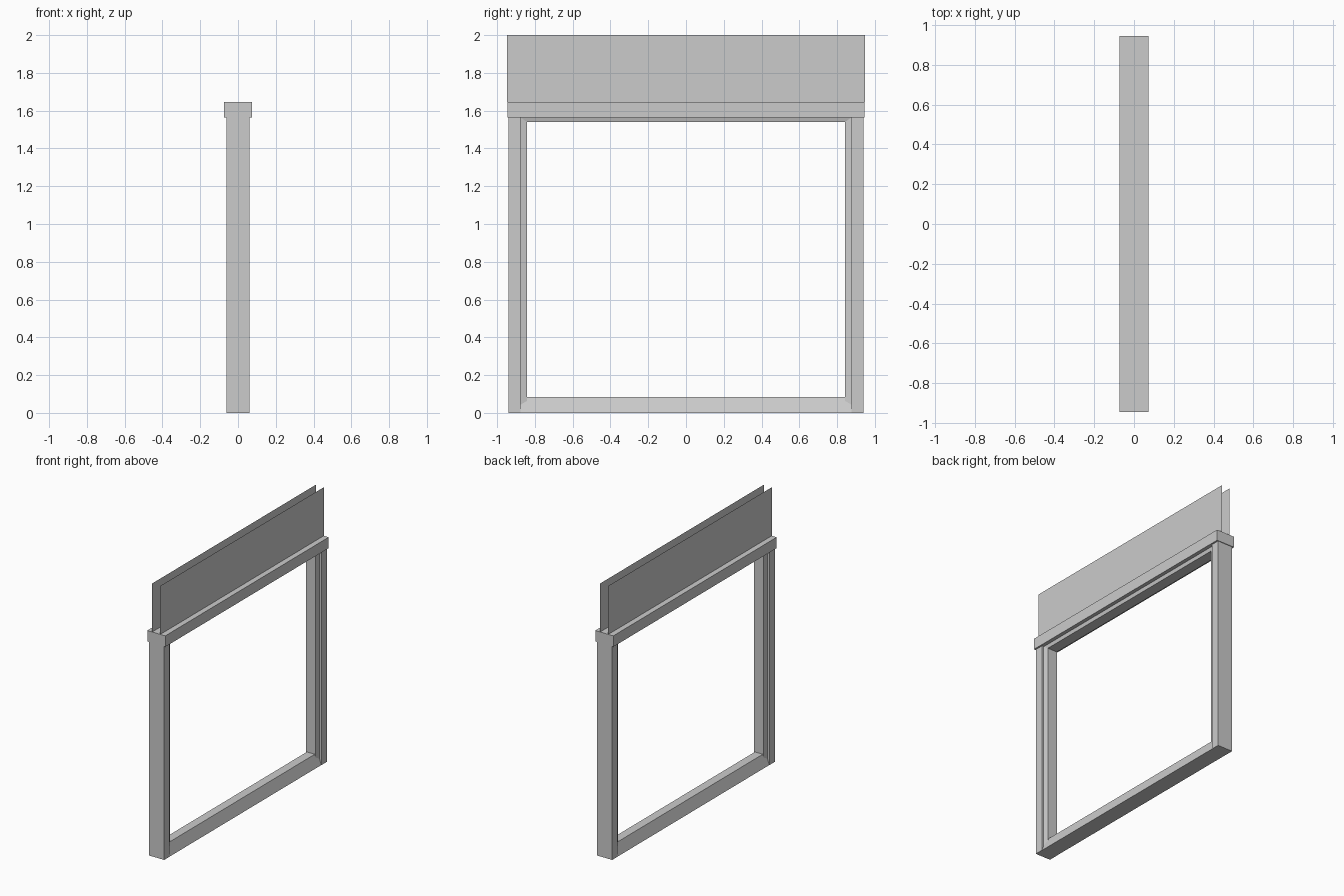
import bpy
import bmesh
from mathutils import Vector

if "Cube" in bpy.data.objects:
    bpy.data.objects.remove(bpy.data.objects["Cube"])

grey = bpy.data.materials.new("light_grey")
grey.diffuse_color = (0.6, 0.6, 0.6, 1)
grey.use_nodes = True
grey.node_tree.nodes["Principled BSDF"].inputs["Base Color"].default_value = grey.diffuse_color


def finish(name, bm):
    mesh = bpy.data.meshes.new(name)
    bm.to_mesh(mesh)
    bm.free()
    mesh.materials.append(grey)
    obj = bpy.data.objects.new(name, mesh)
    bpy.context.collection.objects.link(obj)
    return obj


def prism(name, corners, direction):
    """Extrude a closed outline along a direction."""
    bm = bmesh.new()
    face = bm.faces.new([bm.verts.new(c) for c in corners])
    result = bmesh.ops.extrude_face_region(bm, geom=[face], use_keep_orig=True)
    top = [v for v in result["geom"] if isinstance(v, bmesh.types.BMVert)]
    bmesh.ops.translate(bm, verts=top, vec=Vector(direction))
    bmesh.ops.recalc_face_normals(bm, faces=bm.faces)
    return finish(name, bm)


def lengthwise(name, half_length, low, high, low_w, high_w):
    """Bar along y with a trapezoid section."""
    y = -half_length
    return prism(name, [(-low_w, y, low), (low_w, y, low),
                        (high_w, y, high), (-high_w, y, high)],
                 (0, 2 * half_length, 0))


# Sloped sill and wide head cap
lengthwise("sill", 0.88, 0, 0.085, 0.06, 0.032)
lengthwise("head_cap", 0.945, 1.565, 1.645, 0.073, 0.073)
lengthwise("head_stop", 0.88, 1.54, 1.565, 0.039, 0.046)

# Side posts with tapered stops on their inner faces
for side, s in (("front", -1), ("back", 1)):
    prism(side + "_post", [(-0.061, s * 0.94, 0), (0.061, s * 0.94, 0),
                           (0.061, s * 0.877, 0), (-0.061, s * 0.877, 0)],
          (0, 0, 1.565))
    prism(side + "_post_stop", [(-0.046, s * 0.877, 0.03), (0.046, s * 0.877, 0.03),
                                (0.039, s * 0.842, 0.03), (-0.039, s * 0.842, 0.03)],
          (0, 0, 1.535))

# Two thin sheets standing on the cap
for side, x in (("left", -0.033), ("right", 0.033)):
    bm = bmesh.new()
    bm.faces.new([bm.verts.new(c) for c in (
        (x, -0.947, 1.645), (x, 0.947, 1.645), (x, 0.947, 2), (x, -0.947, 2))])
    if x < 0:
        bmesh.ops.reverse_faces(bm, faces=bm.faces)
    finish(side + "_upper_panel", bm)
